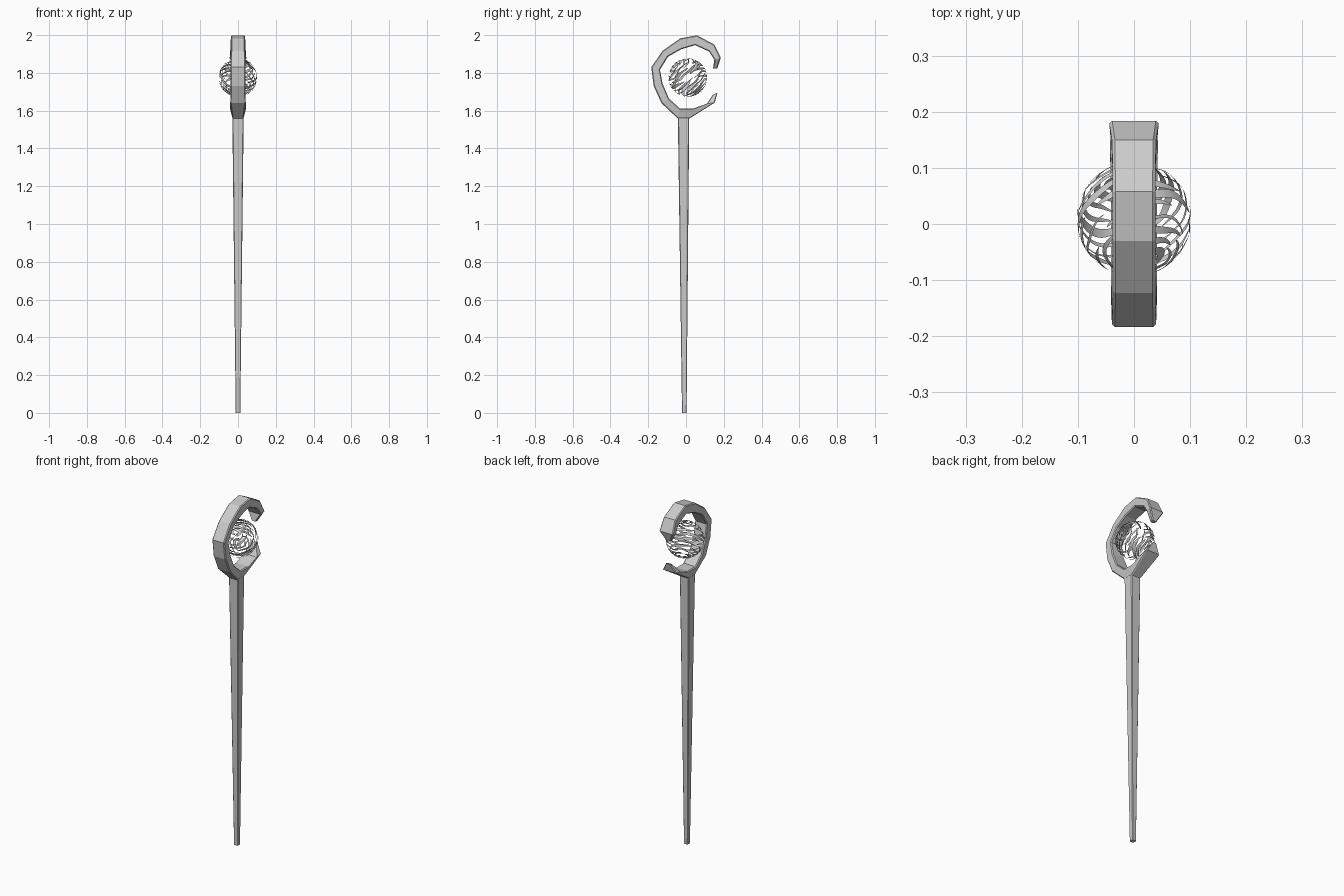
import bpy, bmesh, math, random
from mathutils import Vector

if "Cube" in bpy.data.objects:
    bpy.data.objects.remove(bpy.data.objects["Cube"])

random.seed(4)


def make(name, verts, faces):
    me = bpy.data.meshes.new(name)
    me.from_pydata(verts, [], faces)
    me.update()
    ob = bpy.data.objects.new(name, me)
    bpy.context.collection.objects.link(ob)
    return ob


def section(a, b, wa, wb, c=0.005):
    """Chamfered rectangle between points a and b (y, z), half widths wa and wb in x."""
    a, b = Vector((0, *a)), Vector((0, *b))
    d = (b - a).normalized() * c
    x = Vector((1, 0, 0))
    return [a - x * (wa - c), a + x * (wa - c), a + d + x * wa, b - d + x * wb,
            b + x * (wb - c), b - x * (wb - c), b - d - x * wb, a + d - x * wa]


def loft(name, sections):
    n = len(sections[0])
    verts = [p for s in sections for p in s]
    faces = [tuple(range(n))[::-1], tuple(range(len(verts) - n, len(verts)))]
    for i in range(len(sections) - 1):
        for j in range(n):
            k = (j + 1) % n
            faces.append((i * n + j, i * n + k, i * n + n + k, i * n + n + j))
    ob = make(name, verts, faces)
    bm = bmesh.new()
    bm.from_mesh(ob.data)
    bmesh.ops.recalc_face_normals(bm, faces=bm.faces)
    bm.to_mesh(ob.data)
    bm.free()
    return ob


# Tapered shaft with lightly chamfered corners
loft("shaft", [section((-0.021, 0), (0.003, 0), 0.012, 0.012, 0.002),
               section((-0.043, 1.562), (0.017, 1.562), 0.030, 0.030, 0.004)])

# Open hooked head: outer point, inner point, outer and inner half widths
head = [
    ((0.165, 1.823), (0.143, 1.823), 0.014, 0.014),
    ((0.184, 1.880), (0.150, 1.870), 0.044, 0.042),
    ((0.150, 1.950), (0.122, 1.913), 0.039, 0.039),
    ((0.058, 1.999), (0.048, 1.947), 0.038, 0.038),
    ((-0.030, 1.983), (-0.026, 1.925), 0.038, 0.038),
    ((-0.123, 1.918), (-0.095, 1.886), 0.038, 0.038),
    ((-0.184, 1.830), (-0.138, 1.817), 0.039, 0.039),
    ((-0.171, 1.730), (-0.124, 1.743), 0.040, 0.040),
    ((-0.130, 1.640), (-0.090, 1.664), 0.041, 0.041),
    ((-0.043, 1.558), (-0.032, 1.611), 0.030, 0.041),
    ((0.017, 1.558), (0.037, 1.611), 0.030, 0.041),
    ((0.153, 1.643), (0.110, 1.637), 0.043, 0.042),
    ((0.166, 1.694), (0.143, 1.685), 0.014, 0.014),
]
loft("hooked_head", [section(*h) for h in head])

# Hollow orb: tapered, wavering ribbons lying on a sphere around a tilted axis
centre, radius = Vector((0, 0.009, 1.775)), 0.102
axis = Vector((0.3, -0.7, 0.65)).normalized()
u = axis.orthogonal().normalized()
v = axis.cross(u)


def on_sphere(lat, lon):
    ring = u * math.cos(lon) + v * math.sin(lon)
    return centre + radius * (axis * math.sin(lat) + ring * math.cos(lat))


verts, faces = [], []
bands = 14
for i in range(bands):
    base = math.radians(-80 + 160 * i / (bands - 1))
    arcs = 3 if abs(base) < 1.0 else 2
    offset = random.uniform(0, math.tau)
    for k in range(arcs):
        start = offset + math.tau * k / arcs
        span = math.tau / arcs * random.uniform(0.7, 1.05)
        width = random.uniform(0.025, 0.08)
        slant = random.uniform(-0.15, 0.15)
        phase = random.uniform(0, 6)
        steps = 18
        first = len(verts)
        for s in range(steps + 1):
            t = s / steps
            lat = base + slant * (t - 0.5) + 0.03 * math.sin(phase + 9 * t)
            w = width * (0.08 + math.sin(math.pi * t) ** 0.7 if 0 < t < 1 else 0.08)
            lon = start + span * t
            verts += [on_sphere(lat - w, lon), on_sphere(lat + w, lon)]
            if s:
                p = first + 2 * s
                faces.append((p - 2, p, p + 1, p - 1))
orb = make("ribbon_orb", verts, faces)
for p in orb.data.polygons:
    p.use_smooth = True
